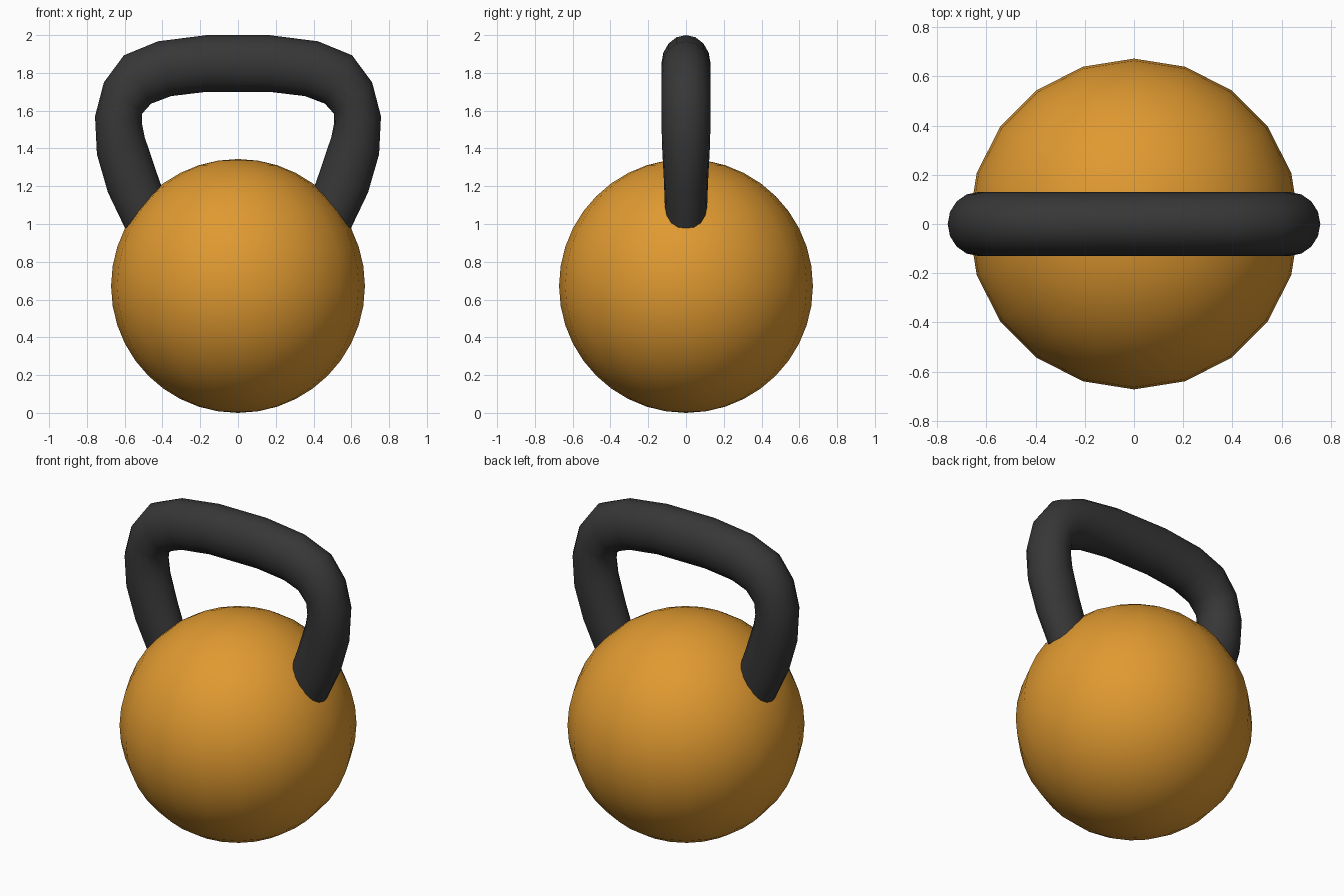
import bpy, bmesh, math
from mathutils import Vector

if "Cube" in bpy.data.objects:
    bpy.data.objects.remove(bpy.data.objects["Cube"])


def material(name, rgb):
    m = bpy.data.materials.new(name)
    m.diffuse_color = (*rgb, 1.0)
    m.use_nodes = True
    m.node_tree.nodes["Principled BSDF"].inputs["Base Color"].default_value = m.diffuse_color
    return m


def finish(bm, name, mat):
    bmesh.ops.recalc_face_normals(bm, faces=bm.faces)
    for f in bm.faces:
        f.smooth = len(f.verts) <= 4
    me = bpy.data.meshes.new(name)
    bm.to_mesh(me)
    bm.free()
    me.materials.append(mat)
    ob = bpy.data.objects.new(name, me)
    bpy.context.collection.objects.link(ob)
    return ob


orange = material("orange", (0.74, 0.32, 0.03))
charcoal = material("charcoal", (0.038, 0.038, 0.038))

# Ball weight
R = 0.672
bm = bmesh.new()
bmesh.ops.create_uvsphere(bm, u_segments=20, v_segments=20, radius=R)
bmesh.ops.translate(bm, verts=bm.verts, vec=(0, 0, R))
finish(bm, "ball_weight", orange)

# Handle: right half as (inner x, inner z, outer x, outer z, half depth)
half = [
    (0.165, 1.70, 0.165, 2.00, 0.13),
    (0.355, 1.677, 0.424, 1.967, 0.13),
    (0.460, 1.637, 0.604, 1.893, 0.13),
    (0.507, 1.585, 0.710, 1.750, 0.13),
    (0.508, 1.530, 0.757, 1.570, 0.13),
    (0.494, 1.460, 0.747, 1.370, 0.127),
    (0.437, 1.290, 0.689, 1.168, 0.117),
    (0.370, 1.100, 0.580, 0.940, 0.109),
]
left = [(-a, b, -c, d, e) for a, b, c, d, e in reversed(half)]
SIDES = 16

bm = bmesh.new()
rings = []
for ix, iz, ox, oz, depth in left + half:
    inner, outer = Vector((ix, 0, iz)), Vector((ox, 0, oz))
    mid, arm = (inner + outer) / 2, (outer - inner) / 2
    ring = []
    for k in range(SIDES):
        a = math.tau * k / SIDES
        ring.append(bm.verts.new(mid + arm * math.cos(a) + Vector((0, depth * math.sin(a), 0))))
    rings.append(ring)
for r0, r1 in zip(rings, rings[1:]):
    for k in range(SIDES):
        j = (k + 1) % SIDES
        bm.faces.new((r0[k], r0[j], r1[j], r1[k]))
# End caps, hidden inside the ball
bm.faces.new(rings[0])
bm.faces.new(rings[-1])
finish(bm, "handle", charcoal)
